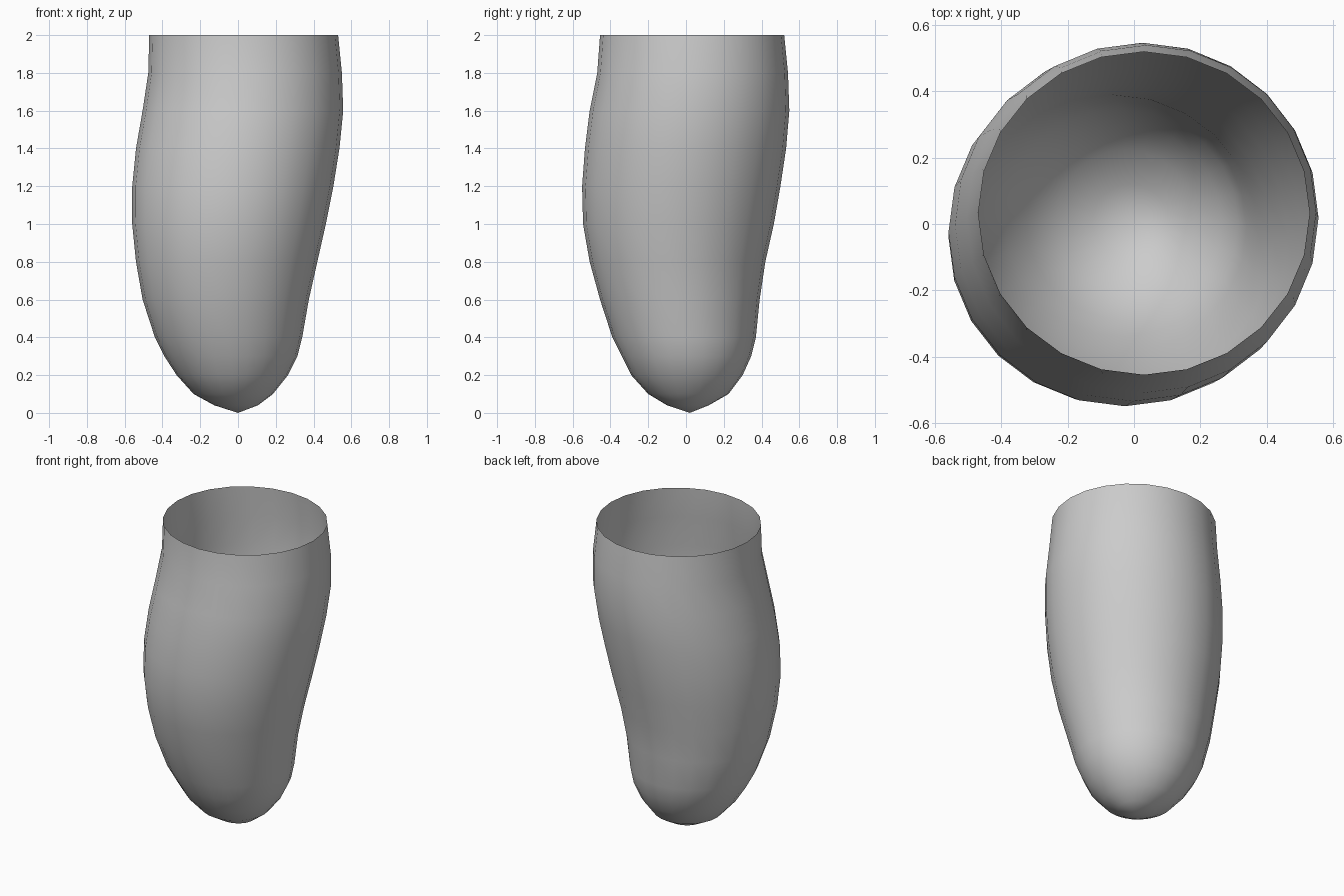
import bpy
import bmesh
from math import sin, cos, tau

default_cube = bpy.data.objects.get("Cube")
if default_cube:
    bpy.data.objects.remove(default_cube, do_unlink=True)

SIDES = 24

# Cross-sections from the rim downwards: height, x range, y range
sections = [
    (2.0, -.47, .53, -.455, .52),
    (1.8, -.475, .55, -.47, .54),
    (1.6, -.505, .557, -.51, .547),
    (1.4, -.54, .537, -.535, .53),
    (1.2, -.56, .505, -.55, .5),
    (1.0, -.56, .465, -.545, .465),
    (.8, -.54, .42, -.51, .42),
    (.6, -.505, .375, -.455, .39),
    (.4, -.44, .34, -.39, .37),
    (.3, -.39, .315, -.34, .345),
    (.2, -.325, .265, -.29, .3),
    (.1, -.235, .185, -.2, .225),
    (.04, -.125, .105, -.1, .12),
]


def add_ring(bm, z, left, right, front, back):
    """One elliptical loop of vertices filling the given ranges."""
    cx, cy = (left + right) / 2, (front + back) / 2
    rx, ry = (right - left) / 2, (back - front) / 2
    angles = [tau * i / SIDES for i in range(SIDES)]
    return [bm.verts.new((cx + rx * cos(a), cy + ry * sin(a), z)) for a in angles]


# Open-topped pouch: lofted wall closed by a fan at the rounded tip
bm = bmesh.new()
rings = [add_ring(bm, *section) for section in sections]
tip = bm.verts.new((0, .02, 0))
for i in range(SIDES):
    j = (i + 1) % SIDES
    for upper, lower in zip(rings, rings[1:]):
        bm.faces.new((upper[i], lower[i], lower[j], upper[j]))
    bm.faces.new((rings[-1][i], tip, rings[-1][j]))
for face in bm.faces:
    face.smooth = True

mesh = bpy.data.meshes.new("pouch_wall")
bm.to_mesh(mesh)
bm.free()
pouch = bpy.data.objects.new("pouch_wall", mesh)
bpy.context.collection.objects.link(pouch)

# Plain grey surface
grey = bpy.data.materials.new("plain grey")
grey.use_nodes = True
colour = (.6, .6, .6, 1)
grey.diffuse_color = colour
grey.node_tree.nodes["Principled BSDF"].inputs["Base Color"].default_value = colour
mesh.materials.append(grey)
